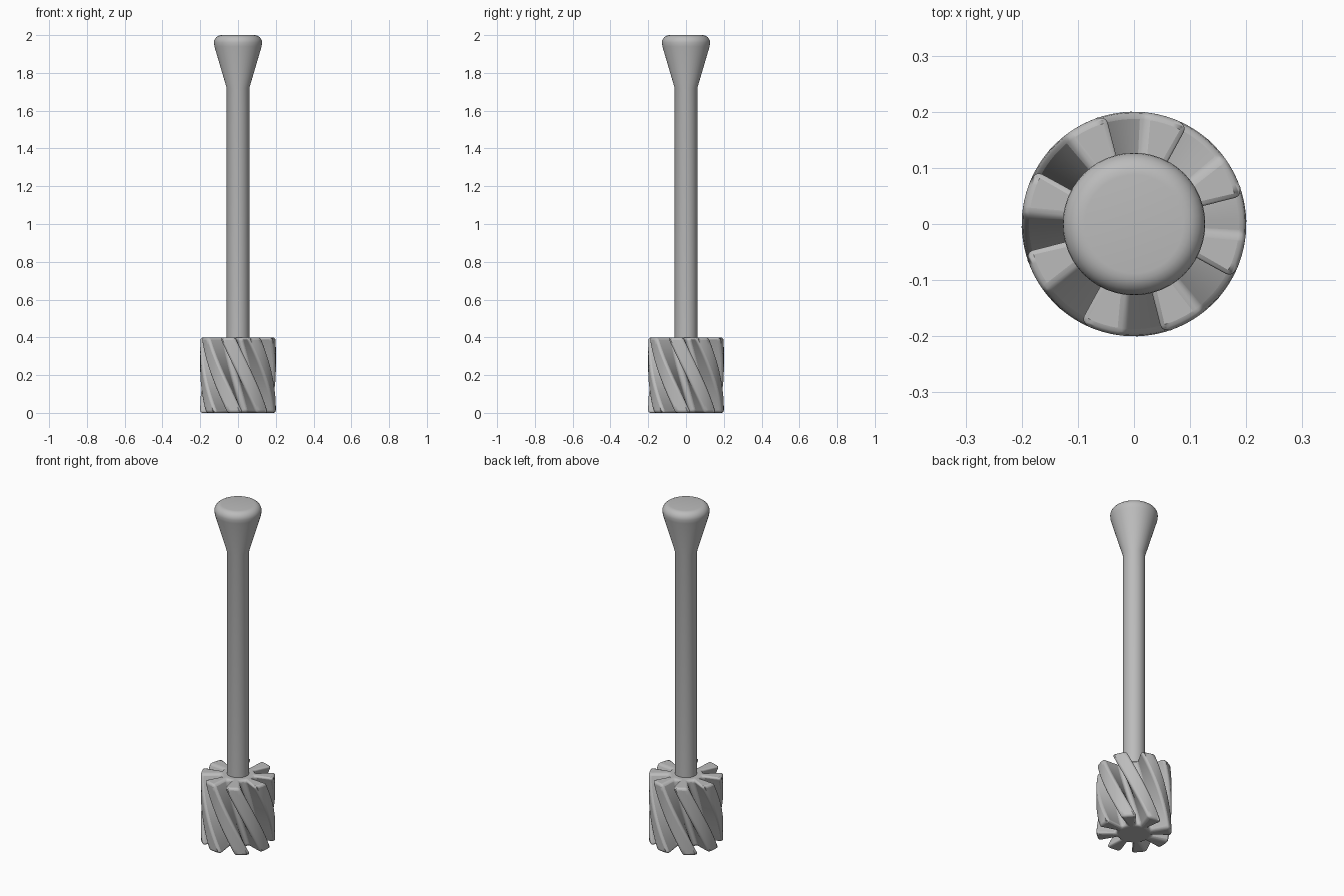
import bpy, bmesh, math

if "Cube" in bpy.data.objects:
    bpy.data.objects.remove(bpy.data.objects["Cube"])

grey = bpy.data.materials.new("grey")
grey.diffuse_color = (0.5, 0.5, 0.5, 1)
grey.use_nodes = True
grey.node_tree.nodes["Principled BSDF"].inputs["Base Color"].default_value = grey.diffuse_color


def make_object(name, bm, angle):
    bmesh.ops.recalc_face_normals(bm, faces=bm.faces)
    mesh = bpy.data.meshes.new(name)
    bm.to_mesh(mesh)
    bm.free()
    mesh.materials.append(grey)
    obj = bpy.data.objects.new(name, mesh)
    bpy.context.collection.objects.link(obj)
    bpy.context.view_layer.objects.active = obj
    obj.select_set(True)
    bpy.ops.object.shade_smooth_by_angle(angle=math.radians(angle))
    obj.select_set(False)
    return obj


def loft(name, rings, angle):
    """Skin a stack of closed rings and cap both ends."""
    bm = bmesh.new()
    loops = [[bm.verts.new(p) for p in ring] for ring in rings]
    n = len(loops[0])
    for a, b in zip(loops, loops[1:]):
        for i in range(n):
            j = (i + 1) % n
            bm.faces.new((a[i], a[j], b[j], b[i]))
    bm.faces.new(loops[0][::-1])
    bm.faces.new(loops[-1])
    return make_object(name, bm, angle)


def circle(r, z, n=48):
    return [(r * math.cos(i * math.tau / n), r * math.sin(i * math.tau / n), z)
            for i in range(n)]


# Handle: straight rod flaring into a rounded knob
profile = [(0.06, 0.2), (0.06, 1.72), (0.125, 1.94)]
for k in range(1, 8):
    t = math.radians(-15 + 105 * k / 7)
    profile.append((0.088 + 0.039 * math.cos(t), 1.961 + 0.039 * math.sin(t)))
loft("handle", [circle(r, z) for r, z in profile], 30)

# Head: eight wedge-shaped fins around a core, twisted along the height
HEIGHT, TWIST, LEVELS = 0.4, 60, 20
FIN, CORE, RIM = 25, 0.095, 0.2
section = []
for i in range(8):
    start = 14 + 45 * i + (1 if i % 2 else -1)
    section.append((CORE, start))
    section += [(RIM, start + FIN * k / 6) for k in range(7)]
    section.append((CORE, start + FIN))

rings = []
for level in range(LEVELS + 1):
    f = level / LEVELS
    rings.append([(r * math.cos(math.radians(a + TWIST * (1 - f))),
                   r * math.sin(math.radians(a + TWIST * (1 - f))),
                   HEIGHT * f) for r, a in section])
head = loft("brush_head", rings, 40)
bevel = head.modifiers.new("rounded_edges", 'BEVEL')
bevel.width = 0.015
bevel.segments = 3
bevel.limit_method = 'ANGLE'
bevel.angle_limit = math.radians(40)
